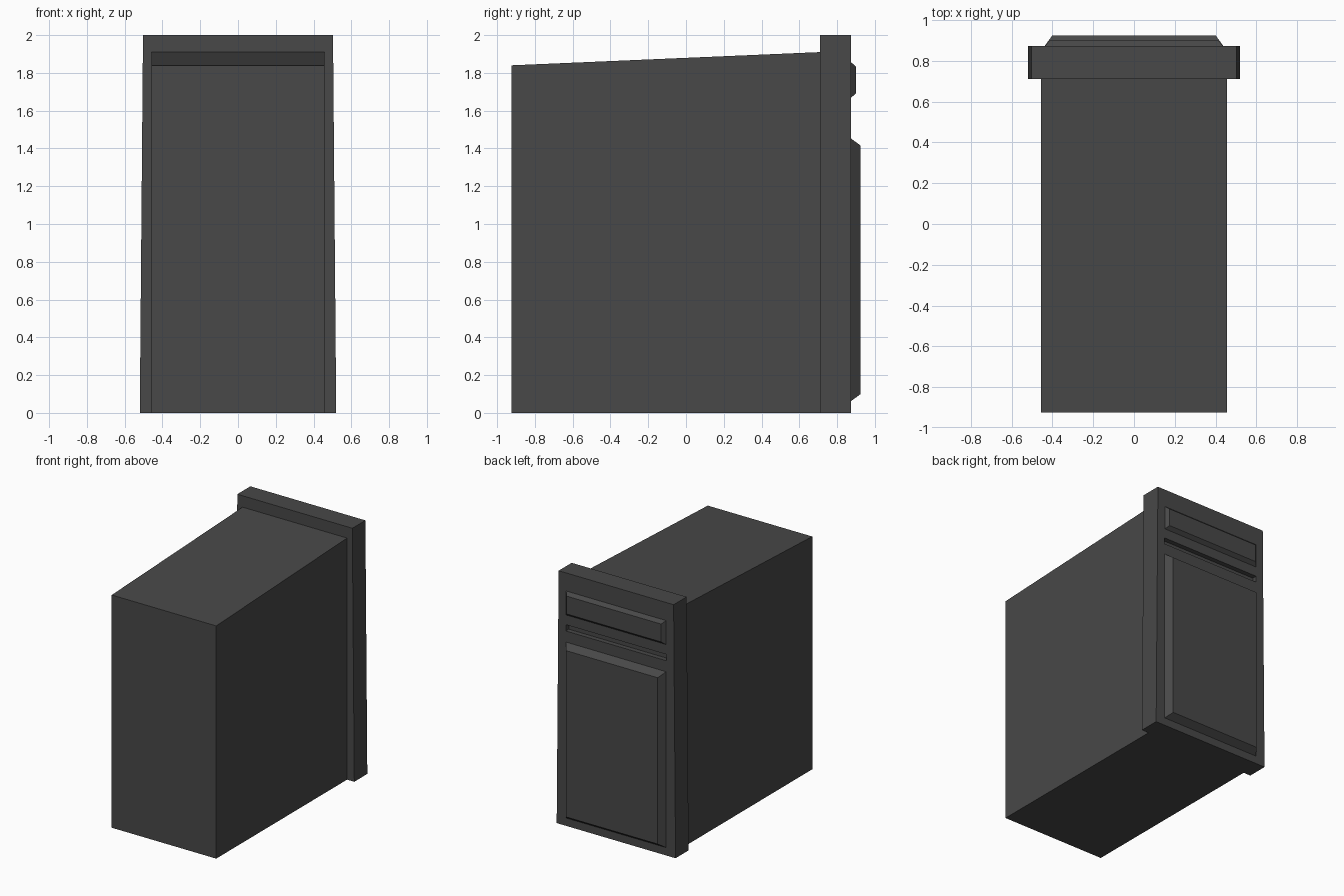
import bpy
import bmesh

default_cube = bpy.data.objects.get("Cube")
if default_cube:
    bpy.data.objects.remove(default_cube, do_unlink=True)

# One charcoal plastic for the whole case
charcoal = bpy.data.materials.new("charcoal")
charcoal.use_nodes = True
colour = (0.065, 0.065, 0.065, 1)
charcoal.diffuse_color = colour
charcoal.node_tree.nodes["Principled BSDF"].inputs["Base Color"].default_value = colour


def make_box(name, half_width, y_range, z_range, reshape=None):
    """Box centred on x; reshape may move its corners."""
    y0, y1 = y_range
    z0, z1 = z_range
    bm = bmesh.new()
    bmesh.ops.create_cube(bm, size=2)
    for v in bm.verts:
        sx, sy, sz = v.co
        v.co = (sx * half_width, y1 if sy > 0 else y0, z1 if sz > 0 else z0)
        if reshape:
            reshape(v.co, sx, sy, sz)
    bmesh.ops.recalc_face_normals(bm, faces=bm.faces)
    mesh = bpy.data.meshes.new(name)
    bm.to_mesh(mesh)
    bm.free()
    mesh.materials.append(charcoal)
    obj = bpy.data.objects.new(name, mesh)
    bpy.context.collection.objects.link(obj)
    return obj


# Case body, its lid sloping down away from the bezel
def slope_lid(co, sx, sy, sz):
    if sz > 0 and sy < 0:
        co.z = 1.84


make_box("case_body", 0.457, (-0.925, 0.71), (0, 1.91), slope_lid)


# Bezel plate, slightly narrower at the top
def taper_bezel(co, sx, sy, sz):
    if sz > 0:
        co.x = sx * 0.503


bezel = make_box("bezel", 0.52, (0.71, 0.873), (0, 2), taper_bezel)

# Narrow drive slot cut into the bezel
cutter = make_box("slot_cutter", 0.44, (0.835, 0.95), (1.54, 1.59))
cutter.hide_render = True
cut = bezel.modifiers.new("slot", "BOOLEAN")
cut.operation = "DIFFERENCE"
cut.solver = "EXACT"
cut.object = cutter
bpy.context.view_layer.objects.active = bezel
bpy.ops.object.modifier_apply(modifier=cut.name)
bpy.data.objects.remove(cutter, do_unlink=True)


# Raised panels with chamfered borders
def make_panel(name, z_range, outer_y, inset):
    def chamfer(co, sx, sy, sz):
        if sy > 0:
            co.x -= sx * inset
            co.z -= sz * inset

    make_box(name, 0.44, (0.87, outer_y), z_range, chamfer)


make_panel("drive_panel", (1.665, 1.86), 0.9, 0.027)
make_panel("lower_panel", (0.06, 1.455), 0.925, 0.04)
